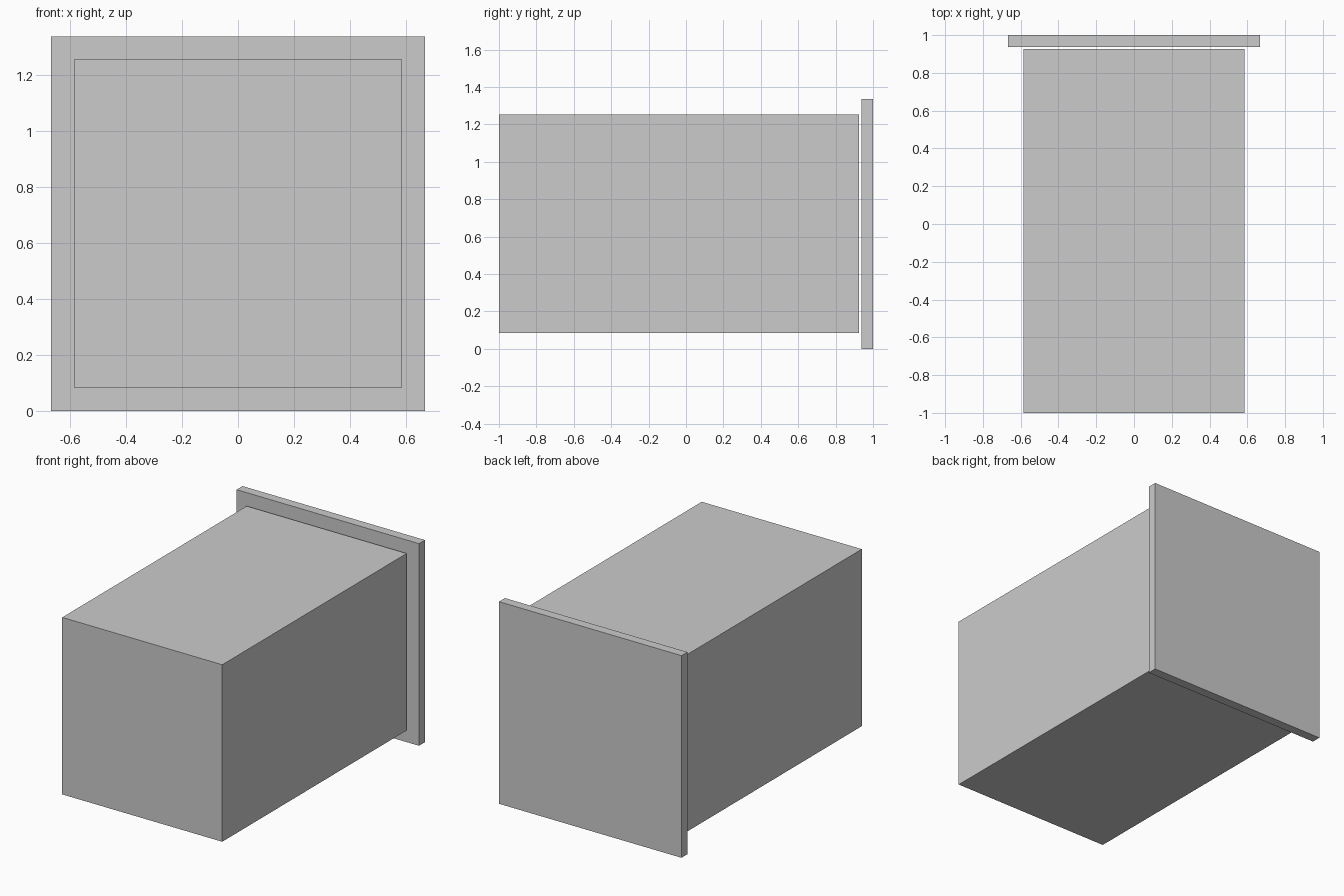
import bpy

if "Cube" in bpy.data.objects:
    bpy.data.objects.remove(bpy.data.objects["Cube"])


def box(name, lo, hi):
    """Axis-aligned box between two corners."""
    centre = [(a + b) / 2 for a, b in zip(lo, hi)]
    bpy.ops.mesh.primitive_cube_add(size=1, location=centre)
    ob = bpy.context.object
    ob.name = name
    ob.scale = [b - a for a, b in zip(lo, hi)]
    bpy.ops.object.transform_apply(location=False, rotation=False, scale=True)
    return ob


# Long main block
box("body", (-0.585, -1.0, 0.084), (0.585, 0.926, 1.254))

# Thin, wider plate separated from the block by a narrow gap
box("back_plate", (-0.667, 0.938, 0.0), (0.667, 1.0, 1.336))
